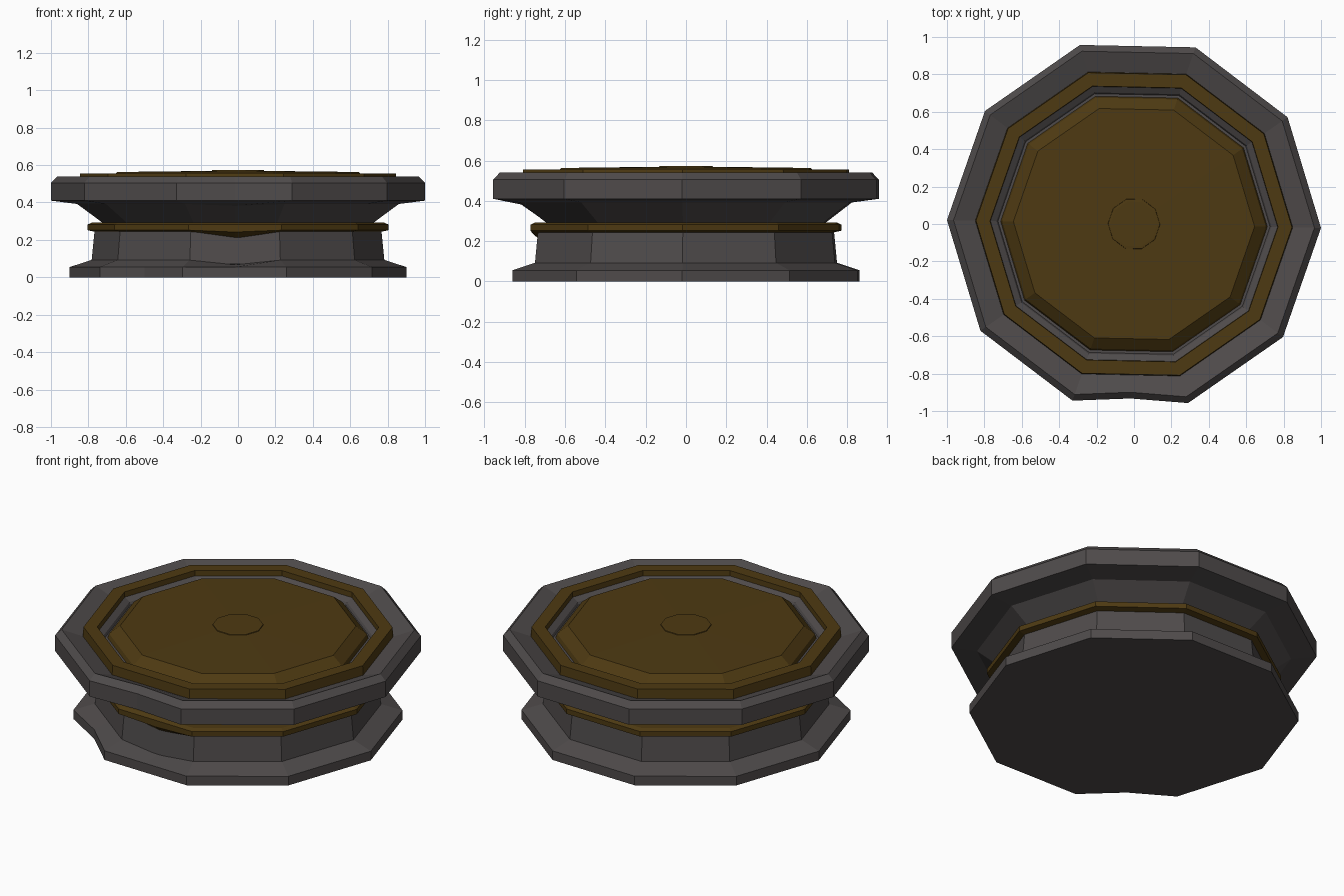
import bpy, bmesh, math

if "Cube" in bpy.data.objects:
    bpy.data.objects.remove(bpy.data.objects["Cube"])

SIDES = 10
TURN = math.radians(-1.2)


def material(name, rgb):
    m = bpy.data.materials.new(name)
    m.diffuse_color = (*rgb, 1)
    m.use_nodes = True
    m.node_tree.nodes["Principled BSDF"].inputs["Base Color"].default_value = m.diffuse_color
    return m


GREY = material("dark grey stone", (0.078, 0.070, 0.070))
GOLD = material("dark gold", (0.076, 0.042, 0.006))


def ring_points(r, z, dents):
    """Decagon ring; dents = {side index: (inward, drop)} adds a mid-edge point."""
    pts = []
    for k in range(SIDES):
        a = TURN + k * math.tau / SIDES
        pts.append((r * math.cos(a), r * math.sin(a), z))
        if k in dents:
            push, drop = dents[k]
            a += math.pi / SIDES
            q = r * math.cos(math.pi / SIDES) - push
            pts.append((q * math.cos(a), q * math.sin(a), z - drop))
    return pts


def lathe(name, profile, mat, dents=None, closed=False):
    """Faceted lathe of (radius, height) points; open profiles are capped."""
    bm = bmesh.new()
    rings = []
    for i, (r, z) in enumerate(profile):
        d = {s: v[i] for s, v in (dents or {}).items()}
        rings.append([bm.verts.new(p) for p in ring_points(r, z, d)])
    pairs = list(zip(rings, rings[1:]))
    if closed:
        pairs.append((rings[-1], rings[0]))
    else:
        bm.faces.new(rings[0][::-1])
        bm.faces.new(rings[-1])
    n = len(rings[0])
    for lo, hi in pairs:
        for j in range(n):
            bm.faces.new((lo[j], lo[(j + 1) % n], hi[(j + 1) % n], hi[j]))
    bmesh.ops.recalc_face_normals(bm, faces=bm.faces)
    me = bpy.data.meshes.new(name)
    bm.to_mesh(me)
    bm.free()
    me.materials.append(mat)
    ob = bpy.data.objects.new(name, me)
    bpy.context.collection.objects.link(ob)
    return ob


# Foot with sloped top, small worn notch in one side
lathe("foot", [(0.90, 0.0), (0.90, 0.055), (0.785, 0.092)], GREY,
      {6: [(0.03, 0), (0.03, 0), (0, 0)], 7: [(0, 0), (0, 0), (0, 0.025)]})

# Waist wall
lathe("waist", [(0.785, 0.07), (0.765, 0.27)], GREY)

# Thin gold band around the waist, sagging at the front
lathe("waist_band", [(0.765, 0.243), (0.805, 0.252), (0.805, 0.282), (0.78, 0.293), (0.70, 0.293)],
      GOLD, {7: [(0, 0.035), (0, 0.01), (0, 0), (0, 0), (0, 0)]})

# Flared collar and wide rim, dished inside
lathe("collar_and_rim", [(0.715, 0.285), (0.86, 0.392), (1.0, 0.41), (1.0, 0.505), (0.965, 0.54),
                         (0.85, 0.50), (0.76, 0.49)], GREY,
      {7: [(0, 0), (0, 0.01), (0.018, 0), (0.018, 0), (0.018, 0), (0, 0), (0, 0)]})

# Raised gold ring inside the rim
lathe("top_ring", [(0.85, 0.485), (0.845, 0.556), (0.77, 0.556), (0.765, 0.485)], GOLD, closed=True)

# Grey lip in the groove
lathe("groove_lip", [(0.768, 0.485), (0.768, 0.525), (0.735, 0.505), (0.725, 0.485)], GREY, closed=True)

# Central gold plate with bevelled edge, and small centre boss
lathe("top_plate", [(0.715, 0.485), (0.705, 0.515), (0.645, 0.563), (0.14, 0.569)], GOLD)
lathe("centre_boss", [(0.142, 0.56), (0.138, 0.573), (0.125, 0.574)], GOLD)
